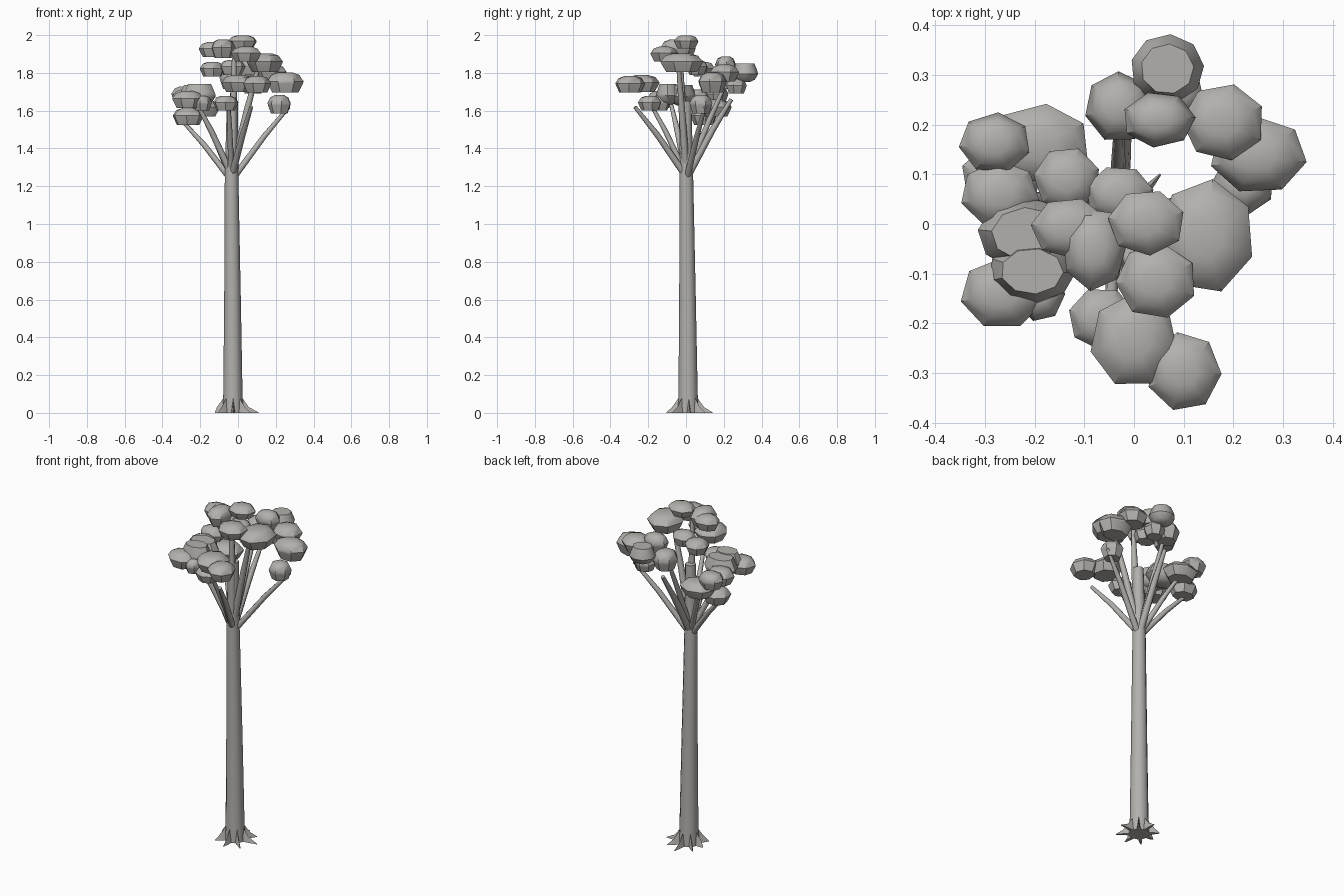
import bpy, bmesh, math, random
from mathutils import Vector, Matrix

random.seed(4)

grey = bpy.data.materials.new("warm grey")
grey.diffuse_color = (0.45, 0.435, 0.415, 1)


def finish(name, bm, smooth=35):
    bmesh.ops.recalc_face_normals(bm, faces=bm.faces)
    me = bpy.data.meshes.new(name)
    bm.to_mesh(me)
    bm.free()
    ob = bpy.data.objects.new(name, me)
    bpy.context.collection.objects.link(ob)
    me.materials.append(grey)
    bpy.ops.object.select_all(action='DESELECT')
    ob.select_set(True)
    bpy.context.view_layer.objects.active = ob
    bpy.ops.object.shade_smooth_by_angle(angle=math.radians(smooth))
    return ob


def skin(bm, rings):
    """Join equal-sized rings of vertices and cap both ends."""
    n = len(rings[0])
    for a, b in zip(rings, rings[1:]):
        for i in range(n):
            j = (i + 1) % n
            bm.faces.new((a[i], a[j], b[j], b[i]))
    bm.faces.new(rings[0][::-1])
    bm.faces.new(rings[-1])


def tube(name, points, radii, sides):
    bm = bmesh.new()
    pts = [Vector(p) for p in points]
    rings = []
    for k, p in enumerate(pts):
        d = pts[min(k + 1, len(pts) - 1)] - pts[max(k - 1, 0)]
        if name == "trunk":
            d = Vector((0, 0, 1))
        q = Vector((0, 0, 1)).rotation_difference(d)
        rings.append([bm.verts.new(p + q @ Vector((math.cos(t) * radii[k], math.sin(t) * radii[k], 0)))
                      for t in (2 * math.pi * i / sides for i in range(sides))])
    skin(bm, rings)
    return finish(name, bm, 50)


# trunk, ending in a stub inside the crown
tube("trunk", [(-.027, .011, 0), (-.027, .011, .1), (-.029, .008, .6), (-.034, .002, 1.25), (-.03, 0, 1.65)],
     [.056, .051, .044, .036, .029], 12)

# flared root fins: angle, length from trunk axis
roots = [(5, .137), (48, .12), (88, .13), (135, .11), (178, .095), (225, .11), (272, .115), (318, .125)]
for ang, length in roots:
    bm = bmesh.new()
    rot = Matrix.Translation((-.027, .011, 0)) @ Matrix.Rotation(math.radians(ang), 4, 'Z')
    rings = []
    for r, w, z in [(.040, .012, .095), (.06, .010, .065), (.085, .008, .03), (length, .002, .003)]:
        rings.append([bm.verts.new(rot @ Vector(c)) for c in ((r, -w, 0), (r, w, 0), (r, 0, z))])
    skin(bm, rings)
    finish("root", bm, 30)

# branches: start height, tip, base radius
branches = [
    (1.25, (.27, .10, 1.62), .017),
    (1.25, (-.29, .08, 1.54), .017),
    (1.29, (-.22, -.08, 1.64), .018),
    (1.27, (-.20, .15, 1.61), .017),
    (1.27, (.07, -.27, 1.62), .018),
    (1.29, (-.05, -.19, 1.64), .016),
    (1.27, (-.015, .24, 1.66), .020),
    (1.29, (-.03, .21, 1.74), .017),
    (1.32, (.11, -.04, 1.84), .020),
    (1.35, (-.02, -.03, 1.90), .021),
]
for z, tip, r in branches:
    a, b = Vector((-.034, .002, z)), Vector(tip)
    a += Vector((b.x - a.x, b.y - a.y, 0)).normalized() * .015
    mid = a.lerp(b, .55) + Vector((0, 0, .012))
    tube("branch", [a, mid, b], [r, r * .85, r * .55], 8)

# foliage pads: centre x, y, z, half x, half y, height
pads = [
    (.067, .312, 1.80, .072, .068, .10), (.08, .265, 1.73, .06, .055, .08),
    (-.03, .235, 1.77, .068, .070, .11), (.05, .21, 1.84, .072, .055, .10),
    (.18, .205, 1.80, .082, .076, .09), (.25, .138, 1.75, .096, .076, .11),
    (.22, .08, 1.635, .062, .06, .10), (.145, -.025, 1.855, .096, .113, .10),
    (.025, .003, 1.965, .076, .065, .07), (.045, -.115, 1.90, .080, .074, .08),
    (.0, -.235, 1.745, .087, .093, .09), (.10, -.297, 1.74, .074, .078, .09),
    (-.065, -.19, 1.64, .066, .062, .08), (-.265, -.14, 1.66, .083, .070, .09),
    (-.205, -.095, 1.685, .085, .062, .11), (-.215, -.02, 1.68, .097, .072, .11),
    (-.27, .06, 1.67, .078, .066, .09), (-.28, .163, 1.685, .071, .060, .09),
    (-.19, .16, 1.615, .10, .080, .09), (-.135, .09, 1.82, .066, .064, .08),
    (-.03, .06, 1.83, .068, .056, .08), (-.13, -.008, 1.925, .076, .06, .08),
    (-.08, -.05, 1.93, .064, .083, .10), (-.19, -.14, 1.64, .05, .055, .08),
    (-.265, .095, 1.57, .082, .07, .09),
]
flat_topped = {0, 14, 15}
# outline of one pad: radius share, height share
outline = [(.72, -.5), (.96, -.06), (1.0, .05), (.76, .36), (.38, .48)]
for i, (x, y, z, hx, hy, h) in enumerate(pads):
    bm = bmesh.new()
    sides = 9 if i in flat_topped else 7
    turn = random.uniform(0, 6.28)
    flip = -1 if i in flat_topped else 1
    rings = [[bm.verts.new((x + hx * 1.03 * s * math.cos(turn + 2 * math.pi * k / sides),
                            y + hy * 1.03 * s * math.sin(turn + 2 * math.pi * k / sides),
                            z + h * t * flip)) for k in range(sides)] for s, t in outline]
    skin(bm, rings)
    finish("foliage_pad", bm, 40)
